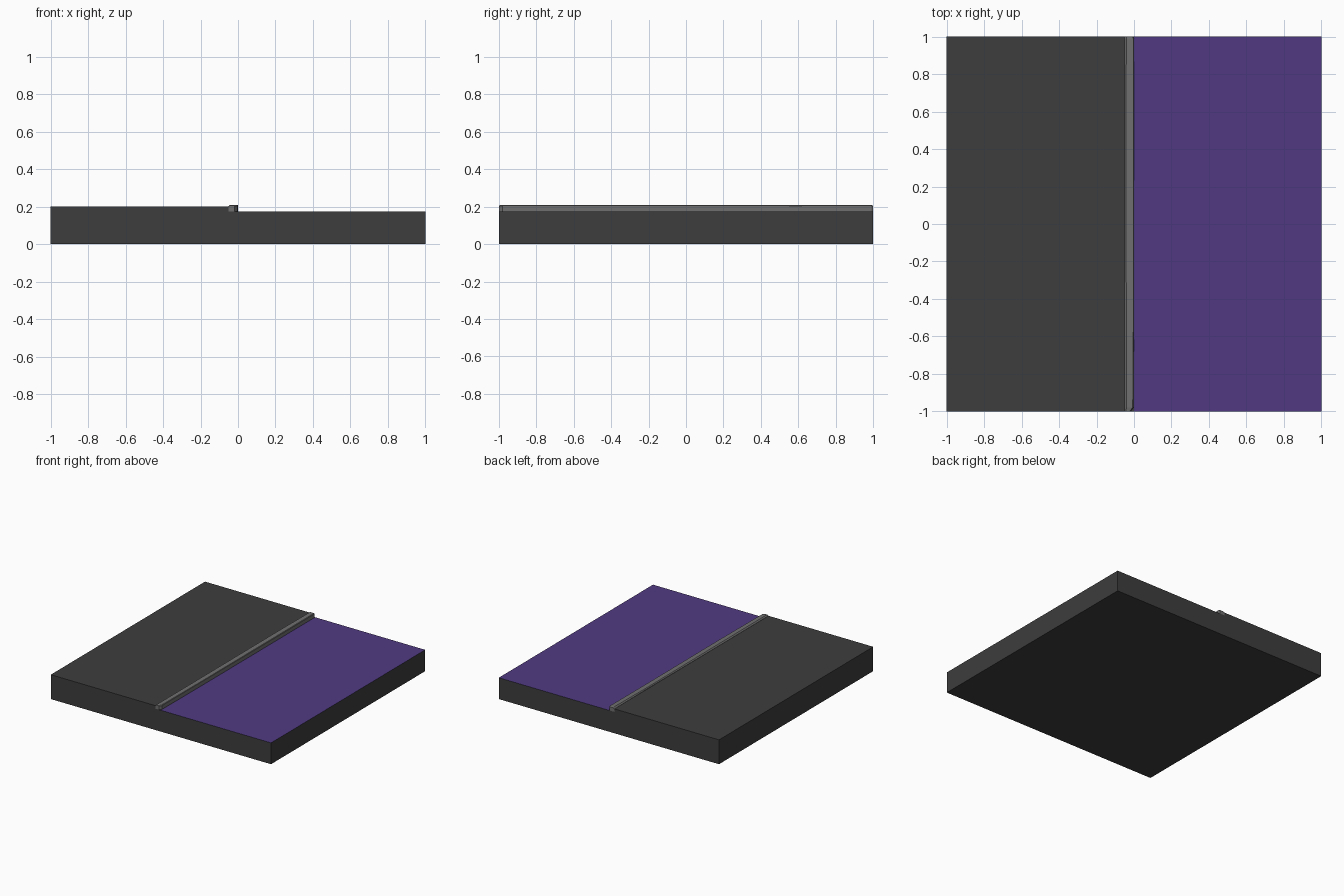
import bpy, bmesh

if "Cube" in bpy.data.objects:
    bpy.data.objects.remove(bpy.data.objects["Cube"])


def material(name, rgb):
    m = bpy.data.materials.new(name)
    m.diffuse_color = (*rgb, 1)
    m.use_nodes = True
    m.node_tree.nodes["Principled BSDF"].inputs["Base Color"].default_value = m.diffuse_color
    return m


def loft(name, sections, mats):
    """Solid skinned through (y, [(x, z), ...]) sections, listed front to back."""
    bm = bmesh.new()
    rings = [[bm.verts.new((x, y, z)) for x, z in prof] for y, prof in sections]
    n = len(rings[0])
    for a, b in zip(rings, rings[1:]):
        for i in range(n):
            j = (i + 1) % n
            bm.faces.new((a[i], a[j], b[j], b[i]))
    bm.faces.new(rings[0])
    bm.faces.new(rings[-1][::-1])
    bmesh.ops.recalc_face_normals(bm, faces=bm.faces)
    me = bpy.data.meshes.new(name)
    bm.to_mesh(me)
    bm.free()
    for m in mats:
        me.materials.append(m)
    ob = bpy.data.objects.new(name, me)
    bpy.context.collection.objects.link(ob)
    return ob


asphalt = material("asphalt", (0.047, 0.047, 0.047))
purple = material("purple_paving", (0.082, 0.042, 0.225))
stone = material("curb_stone", (0.16, 0.16, 0.16))

# Stepped slab: raised road on the left, lower paving on the right
step = [(-1, 0), (1, 0), (1, 0.175), (0, 0.175), (-0.05, 0.175), (-0.05, 0.2), (-1, 0.2)]
slab = loft("road_slab", [(-1, step), (1, step)], [asphalt, purple])

# Paving colour on the lower top face only
for f in slab.data.polygons:
    if f.normal.z > 0.9 and f.center.x > 0:
        f.material_index = 1


# Curb strip with chamfered, slightly worn edges
def curb_profile(left, right, top, side=0.0):
    return [(-0.05, 0.175), (-0.05, top - left), (-0.05 + left, top),
            (side - right, top), (side, top - right), (side, 0.175)]


loft("curb", [
    (-1.0, curb_profile(0.008, 0.006, 0.207, -0.018)),
    (-0.98, curb_profile(0.009, 0.004, 0.21, -0.003)),
    (-0.44, curb_profile(0.009, 0.003, 0.21)),
    (0.59, curb_profile(0.006, 0.004, 0.209)),
    (0.99, curb_profile(0.010, 0.004, 0.21)),
    (1.0, curb_profile(0.010, 0.005, 0.206, -0.004)),
], [stone])
